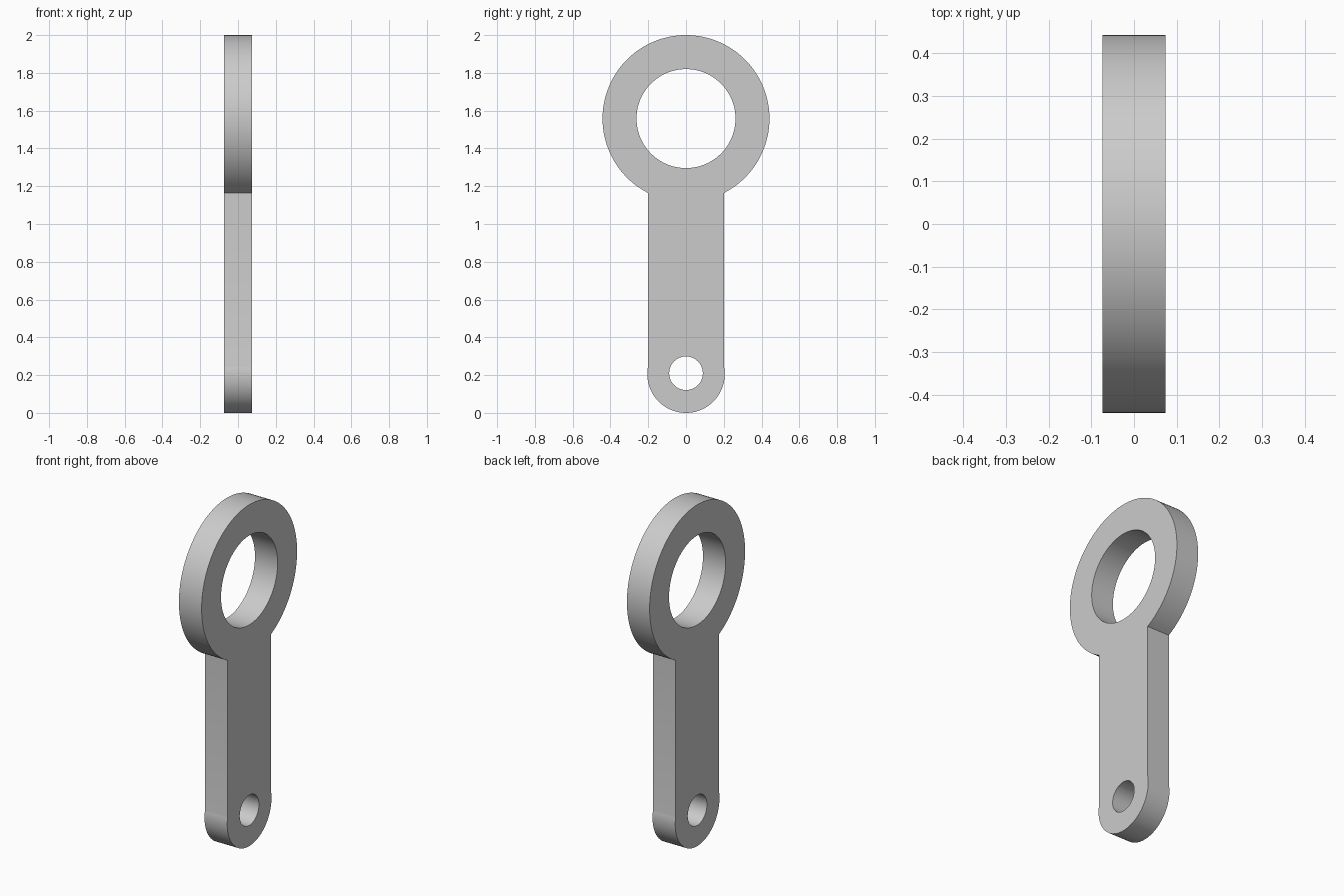
import bpy, bmesh
from math import asin, acos, cos, sin, pi, tau
from mathutils import Matrix

cube = bpy.data.objects.get("Cube")
if cube:
    bpy.data.objects.remove(cube, do_unlink=True)

HALF_THICK = 0.0735
BAR = 0.2                          # half width of the shank
RING_Z, RING_R, RING_HOLE = 1.558, 0.442, 0.262
FOOT_Z, FOOT_R = 0.205, 0.205
PIN_Z, PIN_R = 0.21, 0.089


def arc(z, r, start, end, steps):
    """Points (y, z) along an arc, both ends included."""
    return [(r * cos(start + (end - start) * i / steps),
             z + r * sin(start + (end - start) * i / steps)) for i in range(steps + 1)]


# Outline: big ring end, straight shank, slightly wider rounded foot
a = asin(BAR / RING_R)
b = acos(BAR / FOOT_R)
outline = (arc(RING_Z, RING_R, -pi / 2 + a, 3 * pi / 2 - a, 96)
           + arc(FOOT_Z, FOOT_R, pi - b, tau + b, 64))
ring_hole = arc(RING_Z, RING_HOLE, 0, tau, 96)[:-1]
pin_hole = arc(PIN_Z, PIN_R, 0, tau, 64)[:-1]

# Filled flat curve with two holes, extruded to the plate thickness
curve = bpy.data.curves.new("link_profile", "CURVE")
curve.dimensions = "2D"
curve.fill_mode = "BOTH"
curve.extrude = HALF_THICK
for loop in (outline, ring_hole, pin_hole):
    spline = curve.splines.new("POLY")
    spline.points.add(len(loop) - 1)
    for point, (y, z) in zip(spline.points, loop):
        point.co = (y, z, 0, 1)
    spline.use_cyclic_u = True
profile = bpy.data.objects.new("link_profile", curve)
bpy.context.collection.objects.link(profile)
depsgraph = bpy.context.evaluated_depsgraph_get()
mesh = bpy.data.meshes.new_from_object(profile.evaluated_get(depsgraph))
bpy.data.objects.remove(profile, do_unlink=True)

# Stand the plate upright, facing along x, and weld it
mesh.transform(Matrix(((0, 0, 1, 0), (1, 0, 0, 0), (0, 1, 0, 0), (0, 0, 0, 1))))
bm = bmesh.new()
bm.from_mesh(mesh)
bmesh.ops.remove_doubles(bm, verts=bm.verts, dist=0.0001)
bmesh.ops.recalc_face_normals(bm, faces=bm.faces)
bmesh.ops.dissolve_limit(bm, angle_limit=0.001, verts=bm.verts, edges=bm.edges)
bmesh.ops.triangulate(bm, faces=[f for f in bm.faces if len(f.verts) > 4])
bm.to_mesh(mesh)
bm.free()

# Plain grey metal
grey = bpy.data.materials.new("light_grey")
grey.use_nodes = True
colour = (0.6, 0.6, 0.6, 1)
grey.diffuse_color = colour
grey.node_tree.nodes["Principled BSDF"].inputs["Base Color"].default_value = colour
mesh.materials.clear()
mesh.materials.append(grey)

link = bpy.data.objects.new("ring_link", mesh)
bpy.context.collection.objects.link(link)
bpy.ops.object.select_all(action="DESELECT")
link.select_set(True)
bpy.context.view_layer.objects.active = link
bpy.ops.object.shade_smooth_by_angle(angle=pi / 6)
